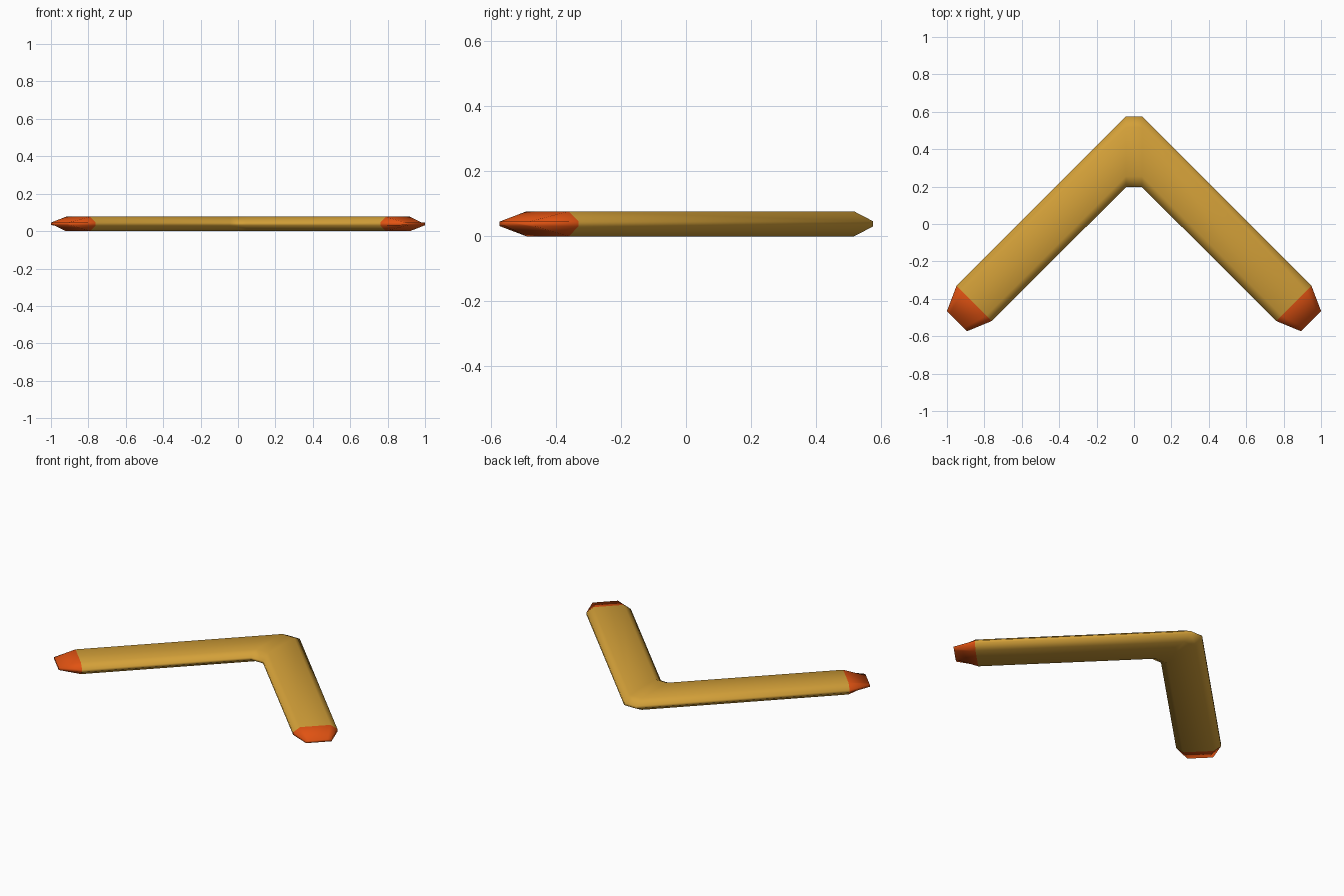
import bpy
import bmesh
from mathutils import Vector

if "Cube" in bpy.data.objects:
    bpy.data.objects.remove(bpy.data.objects["Cube"])


def material(name, rgb):
    m = bpy.data.materials.new(name)
    m.diffuse_color = (*rgb, 1)
    m.use_nodes = True
    m.node_tree.nodes["Principled BSDF"].inputs["Base Color"].default_value = m.diffuse_color
    return m


# Octagonal section: (fraction of half width, height from the mid plane)
MID = 0.0385
SECTION = [(1, 0.008), (0.69, MID), (-0.69, MID), (-1, 0.008),
           (-1, -0.008), (-0.69, -MID), (0.69, -MID), (1, -0.008)]

# Stations of the left arm: outer edge point, inner edge point, thickness factor
LEFT = [((-1.0, -0.465), (-0.892, -0.573), 0.2),
        ((-0.949, -0.331), (-0.761, -0.519), 1),
        ((-0.043, 0.575), (-0.043, 0.197), 1)]
RIGHT = [((-o[0], o[1]), (-i[0], i[1]), t) for o, i, t in reversed(LEFT)]

bm = bmesh.new()
rings = []
for outer, inner, thick in LEFT + RIGHT:
    o, i = Vector(outer), Vector(inner)
    centre, half = (o + i) / 2, (o - i) / 2
    ring = []
    for u, z in SECTION:
        p = centre + half * u
        # the blade narrows to a thin, even edge at each tip
        h = z if thick == 1 else (0.007 if z > 0 else -0.007)
        ring.append(bm.verts.new((p.x, p.y, MID + h)))
    rings.append(ring)

# Skin between stations; the end spans are the painted tips
n = len(SECTION)
last = len(rings) - 2
for k in range(last + 1):
    a, b = rings[k], rings[k + 1]
    for j in range(n):
        f = bm.faces.new((a[j], a[(j + 1) % n], b[(j + 1) % n], b[j]))
        f.material_index = 1 if k in (0, last) else 0
for ring in (rings[0], rings[-1]):
    bm.faces.new(ring).material_index = 1
bmesh.ops.recalc_face_normals(bm, faces=bm.faces)
for f in bm.faces:
    f.smooth = True

mesh = bpy.data.meshes.new("boomerang")
bm.to_mesh(mesh)
bm.free()
mesh.materials.append(material("golden wood", (0.65, 0.35, 0.04)))
mesh.materials.append(material("orange red tip", (0.75, 0.085, 0.006)))
bpy.context.collection.objects.link(bpy.data.objects.new("boomerang", mesh))
